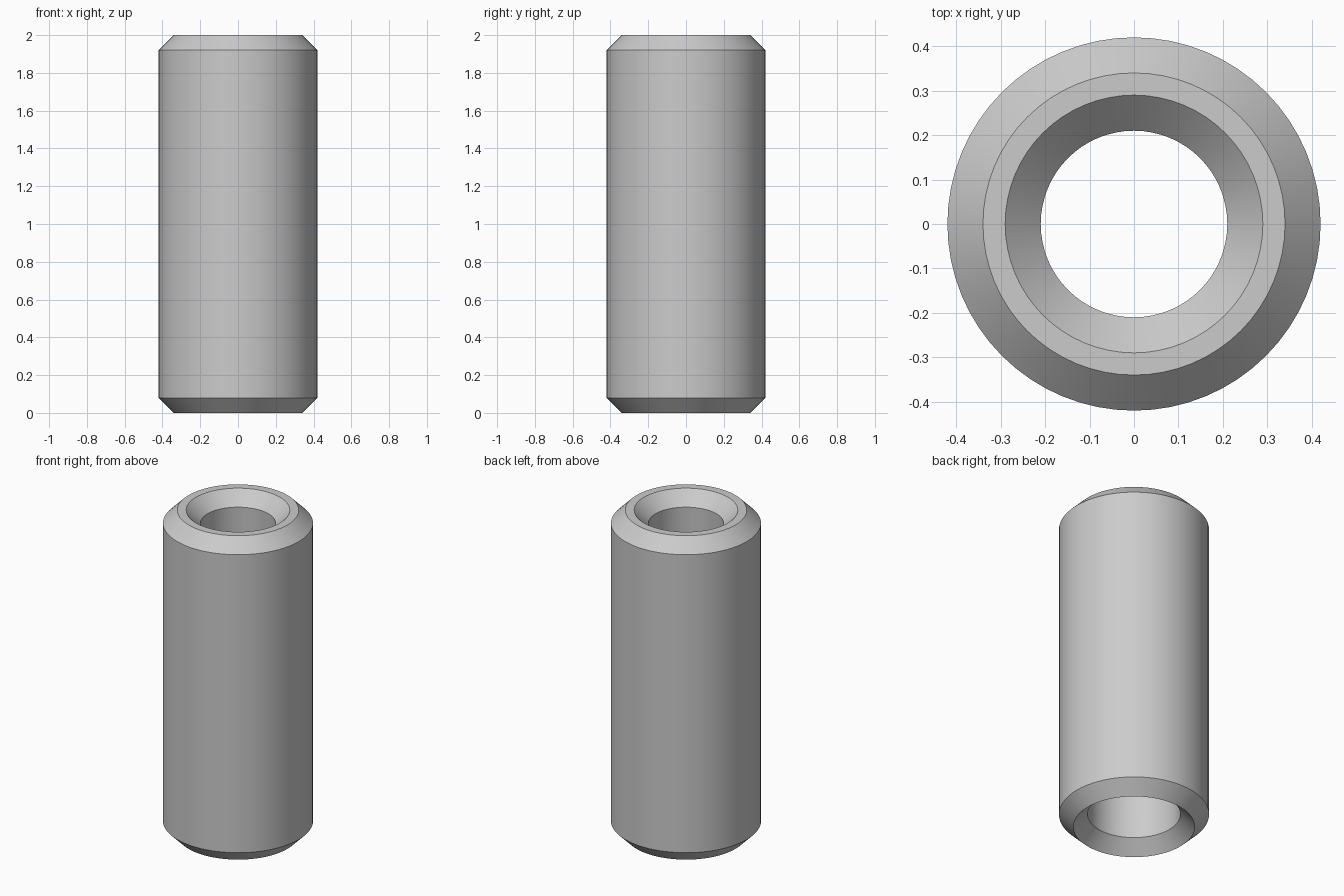
import bpy, bmesh, math

if "Cube" in bpy.data.objects:
    bpy.data.objects.remove(bpy.data.objects["Cube"])

SIDES = 64

# Closed wall section (radius, height): outer wall, top rim, bore, bottom rim
PROFILE = [
    (0.34, 0.0), (0.42, 0.08), (0.42, 1.92), (0.34, 2.0),
    (0.29, 2.0), (0.21, 1.92), (0.26, 0.08),
]


def revolve(name, profile, sides):
    bm = bmesh.new()
    rings = []
    for i in range(sides):
        a = 2 * math.pi * i / sides
        rings.append([bm.verts.new((r * math.cos(a), r * math.sin(a), z))
                      for r, z in profile])
    n = len(profile)
    for i, ring in enumerate(rings):
        nxt = rings[(i + 1) % sides]
        for j in range(n):
            k = (j + 1) % n
            bm.faces.new((ring[j], nxt[j], nxt[k], ring[k]))
    bmesh.ops.recalc_face_normals(bm, faces=bm.faces)
    mesh = bpy.data.meshes.new(name)
    bm.to_mesh(mesh)
    bm.free()
    obj = bpy.data.objects.new(name, mesh)
    bpy.context.collection.objects.link(obj)
    return obj


# Chamfered sleeve with a slightly tapered bore
sleeve = revolve("chamfered_sleeve", PROFILE, SIDES)
bpy.context.view_layer.objects.active = sleeve
sleeve.select_set(True)
bpy.ops.object.shade_smooth_by_angle(angle=math.radians(30))
